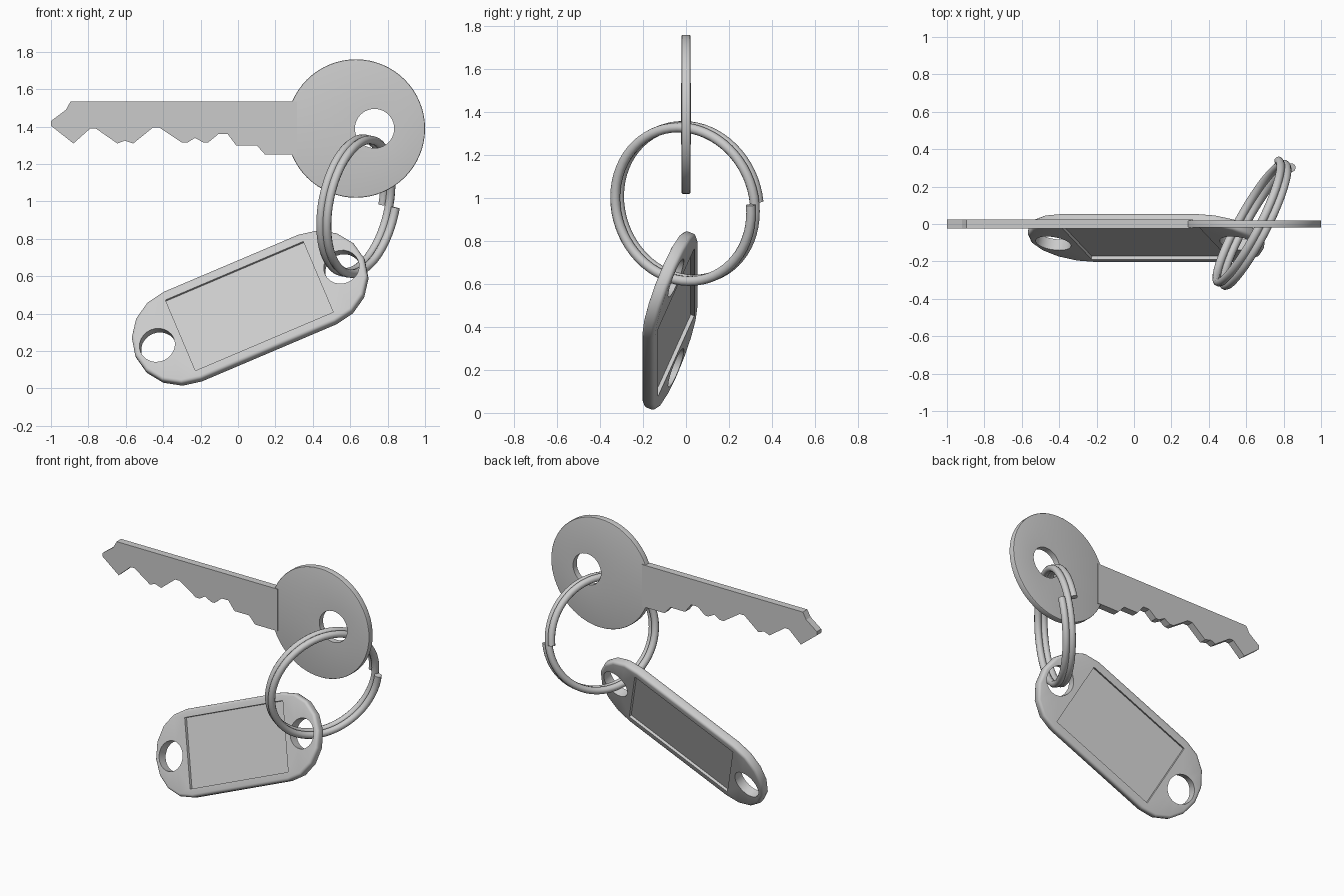
import bpy, bmesh, math
from math import sin, cos, pi, radians
from mathutils import Vector, Matrix

if "Cube" in bpy.data.objects:
    bpy.data.objects.remove(bpy.data.objects["Cube"])


def finish(name, bm, matrix, angle=30):
    bmesh.ops.recalc_face_normals(bm, faces=bm.faces)
    bm.transform(matrix)
    mesh = bpy.data.meshes.new(name)
    bm.to_mesh(mesh)
    bm.free()
    obj = bpy.data.objects.new(name, mesh)
    bpy.context.collection.objects.link(obj)
    smooth(obj, angle)
    return obj


def smooth(obj, angle):
    bpy.ops.object.select_all(action='DESELECT')
    obj.select_set(True)
    bpy.context.view_layer.objects.active = obj
    bpy.ops.object.shade_smooth_by_angle(angle=radians(angle))


def circle(cx, cy, r, n, start=0.0, sweep=2 * pi, closed=True):
    count = n if closed else n + 1
    return [(cx + r * cos(start + sweep * i / n), cy + r * sin(start + sweep * i / n))
            for i in range(count)]


def plate(name, outline, holes, half, bevel, matrix, angle=30):
    """Flat plate with rounded rim; outline(inset) gives the outer loop."""
    bm = bmesh.new()
    caps = {-1: [], 1: []}

    def wall(levels):
        rings = [[bm.verts.new((x, y, z)) for x, y in pts] for pts, z in levels]
        for a, b in zip(rings, rings[1:]):
            for i in range(len(a)):
                j = (i + 1) % len(a)
                bm.faces.new((a[i], a[j], b[j], b[i]))
        for side, ring in ((-1, rings[0]), (1, rings[-1])):
            caps[side] += [bm.edges.get((ring[i], ring[i - 1])) for i in range(len(ring))]

    steps = 3 if bevel else 0
    lower = [(bevel * (1 - sin(t)), -half + bevel * (1 - cos(t)))
             for t in [pi / 2 * i / 3 for i in range(steps + 1)]]
    profile = lower + [(i, -z) for i, z in reversed(lower)]
    wall([(outline(i), z) for i, z in profile])
    for loop in holes:
        wall([(loop, -half), (loop, half)])
    for side, edges in caps.items():
        bmesh.ops.triangle_fill(bm, edges=edges, use_beauty=True, normal=(0, 0, side))
    return finish(name, bm, matrix, angle)


# Key: round head with a hole, and a toothed blade
upright = Matrix.Rotation(pi / 2, 4, 'X')
plate("key_head", lambda i: circle(0.63, 1.39, 0.37 - i, 64),
      [circle(0.73, 1.39, 0.105, 40)], 0.02, 0.004, upright)

blade = [(0.315, 1.535), (-0.895, 1.535), (-0.92, 1.49), (-1.0, 1.43), (-1.0, 1.405),
         (-0.88, 1.31), (-0.79, 1.39), (-0.76, 1.39), (-0.645, 1.31), (-0.605, 1.325),
         (-0.56, 1.31), (-0.455, 1.395), (-0.42, 1.395), (-0.30, 1.315), (-0.27, 1.315),
         (-0.23, 1.34), (-0.185, 1.315), (-0.16, 1.315), (-0.105, 1.36), (-0.055, 1.36),
         (-0.01, 1.30), (0.10, 1.30), (0.145, 1.25), (0.315, 1.25)]
plate("key_blade", lambda i: blade, [], 0.024, 0, upright, 20)

# Tag: tilted frame with two holes and a sunken label panel
tilt, lean = radians(23), radians(22.5)
long_axis = Vector((cos(tilt), 0, sin(tilt)))
short_axis = Vector((-sin(tilt) * cos(lean), sin(lean), cos(tilt) * cos(lean)))
tag_matrix = Matrix.Translation((0.065, -0.075, 0.43)) @ Matrix(
    (long_axis, short_axis, long_axis.cross(short_axis))).transposed().to_4x4()


def stadium(inset):
    r = 0.275 - inset
    return (circle(0.39, 0, r, 8, -pi / 2, pi, False)
            + circle(-0.39, 0, r, 8, pi / 2, pi, False))


W, H = 0.40, 0.222
window = [(-W, -H), (W, -H), (W, H), (-W, H)]
plate("tag_frame", stadium,
      [circle(s * 0.535, 0, 0.096, 24) for s in (-1, 1)] + [window],
      0.031, 0.018, tag_matrix, 35)
plate("tag_label_panel", lambda i: window, [], 0.013, 0, tag_matrix)

# Split ring: two turns of wire with a steady pitch
normal = Vector((0.867, -0.463, -0.18)).normalized()
u = Vector((0.471, 0.882, 0)).normalized()
v = normal.cross(u)
centre, R, pitch, n = Vector((0.637, 0.0, 0.975)), 0.362, 0.04, 128
curve = bpy.data.curves.new("split_ring", 'CURVE')
curve.dimensions = '3D'
curve.bevel_depth = 0.023
curve.bevel_resolution = 3
curve.use_fill_caps = True
spline = curve.splines.new('POLY')
spline.points.add(n)
for i, p in enumerate(spline.points):
    f = i / n
    a = 4 * pi * f
    p.co = (*(centre + R * (u * cos(a) + v * sin(a)) + normal * pitch * (2 * f - 1)), 1)
ring = bpy.data.objects.new("split_ring", curve)
bpy.context.collection.objects.link(ring)
bpy.ops.object.select_all(action='DESELECT')
ring.select_set(True)
bpy.context.view_layer.objects.active = ring
bpy.ops.object.convert(target='MESH')
smooth(bpy.context.view_layer.objects.active, 50)
